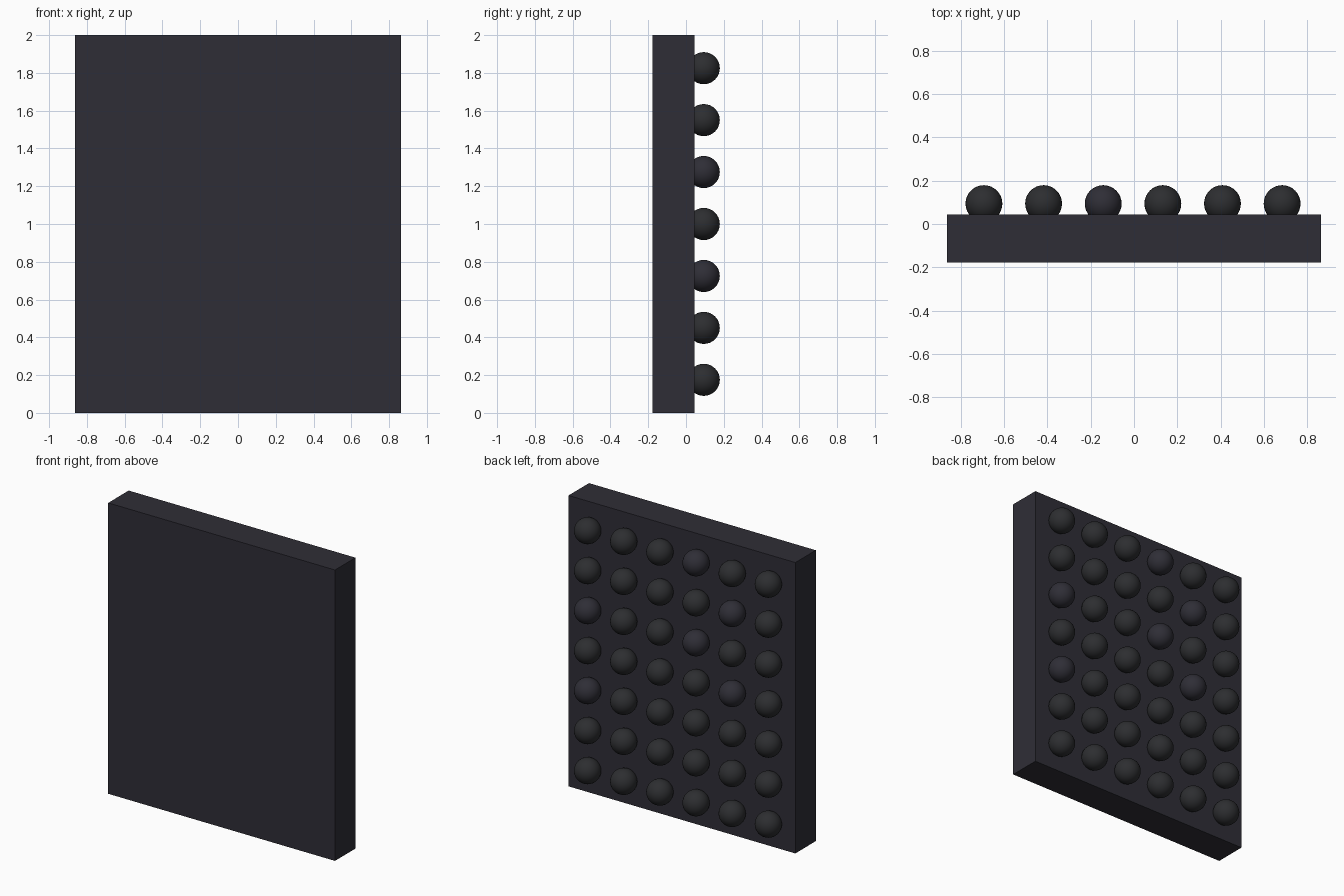
import bpy

cube = bpy.data.objects.get("Cube")
if cube:
    bpy.data.objects.remove(cube, do_unlink=True)


def material(name, rgb):
    mat = bpy.data.materials.new(name)
    mat.use_nodes = True
    color = (*rgb, 1)
    mat.diffuse_color = color
    mat.node_tree.nodes["Principled BSDF"].inputs["Base Color"].default_value = color
    return mat


slate = material("dark slate", (0.028, 0.027, 0.037))
charcoal = material("charcoal", (0.026, 0.027, 0.030))

# Flat panel
FRONT, BACK = -0.178, 0.044
bpy.ops.mesh.primitive_cube_add(size=1, location=(0, (FRONT + BACK) / 2, 1))
panel = bpy.context.object
panel.name = "panel"
panel.scale = (1.725, BACK - FRONT, 2)
bpy.ops.object.transform_apply(location=False, rotation=False, scale=True)
panel.data.materials.append(slate)

# One shared ball mesh for each colour
STEP, RADIUS = 0.275, 0.085


def ball_mesh(mat):
    bpy.ops.mesh.primitive_uv_sphere_add(segments=32, ring_count=16, radius=RADIUS)
    ball = bpy.context.object
    bpy.ops.object.shade_smooth()
    ball.data.materials.append(mat)
    mesh = ball.data
    bpy.data.objects.remove(ball)
    return mesh


plain, tinted = ball_mesh(charcoal), ball_mesh(slate)

# Grid of balls on the back, counted from the top left as seen from behind
tinted_cells = {(0, 3), (1, 4), (2, 0), (2, 3), (3, 4), (4, 0)}
for row in range(7):
    for col in range(6):
        mesh = tinted if (row, col) in tinted_cells else plain
        ball = bpy.data.objects.new(f"ball_row{row + 1}_column{col + 1}", mesh)
        ball.location = (0.683 - col * STEP, 0.094, 1.825 - row * STEP)
        bpy.context.collection.objects.link(ball)
